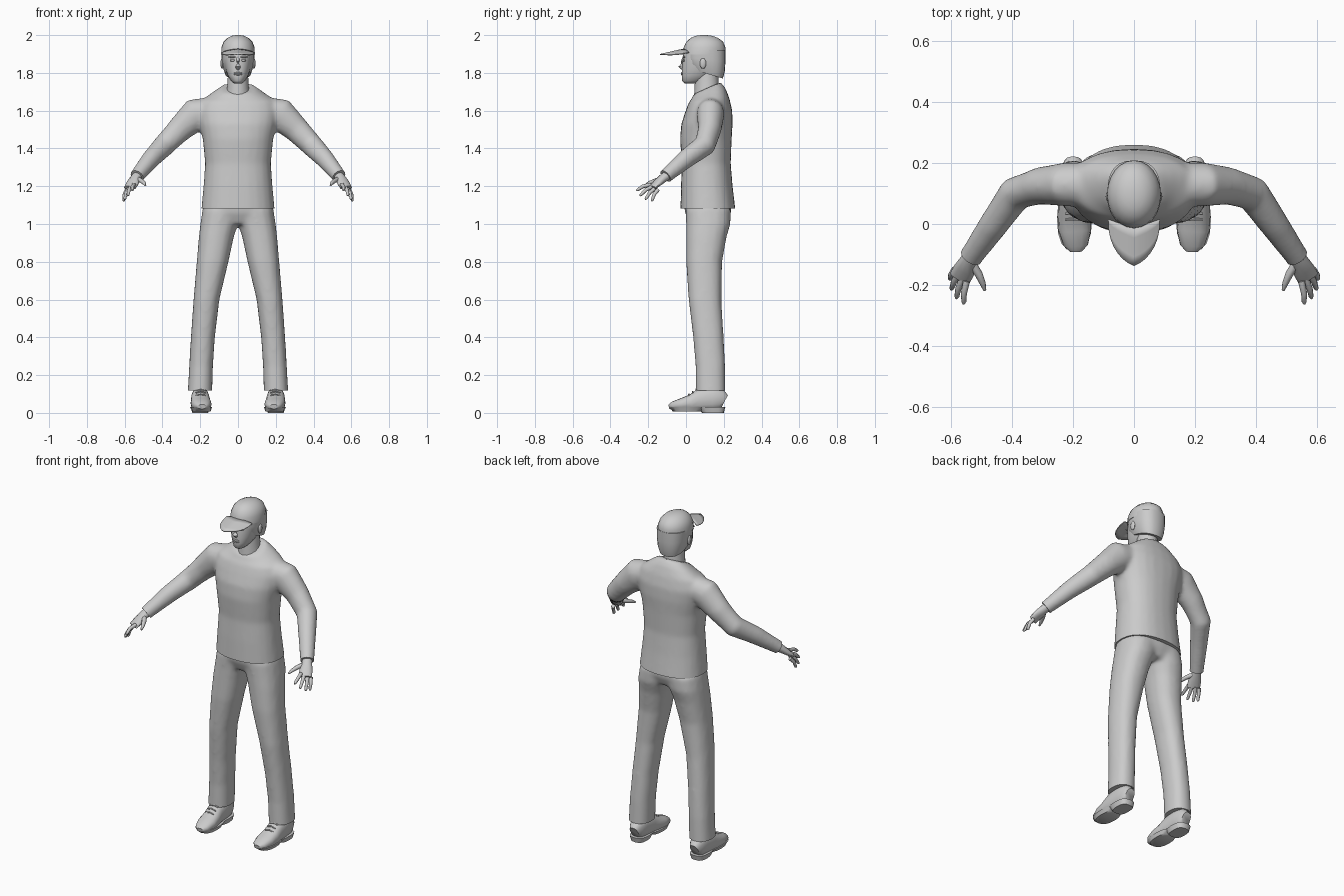
import bpy
import bmesh
from math import cos, sin, pi
from mathutils import Vector

default = bpy.data.objects.get("Cube")
if default:
    bpy.data.objects.remove(default, do_unlink=True)

grey = bpy.data.materials.new("plain grey")
grey.use_nodes = True
grey.diffuse_color = (0.6, 0.6, 0.6, 1)
grey.node_tree.nodes["Principled BSDF"].inputs["Base Color"].default_value = grey.diffuse_color


# ---- helpers ----
def loft(bm, rings, sides=16, power=2.0):
    """Skin closed superellipse rings given as (centre, half axis u, half axis v)."""
    def bend(value):
        return abs(value) ** (2 / power) * (1 if value > 0 else -1)

    loops = []
    for centre, u, v in rings:
        angles = [2 * pi * i / sides for i in range(sides)]
        loops.append([bm.verts.new(centre + u * bend(cos(a)) + v * bend(sin(a))) for a in angles])
    for low, high in zip(loops, loops[1:]):
        for i in range(sides):
            j = (i + 1) % sides
            bm.faces.new((low[i], low[j], high[j], high[i]))
    bm.faces.new(loops[0][::-1])
    bm.faces.new(loops[-1])


def slices(bm, rows, side=1, **options):
    """Horizontal rings: height, x range, y range and optional slope along y."""
    rings = []
    for z, x0, x1, y0, y1, *slope in rows:
        depth = (y1 - y0) / 2
        centre = Vector((side * (x0 + x1) / 2, (y0 + y1) / 2, z))
        tilt = slope[0] if slope else 0
        rings.append((centre, Vector(((x1 - x0) / 2, 0, 0)), Vector((0, depth, depth * tilt))))
    loft(bm, rings, **options)


def column(bm, rows, **options):
    """Symmetric horizontal rings: height, half width, y range, optional slope."""
    slices(bm, [(z, -w, w, *rest) for z, w, *rest in rows], **options)


def tube(bm, path, side=1, **options):
    """Rings square to a path of x, y, z, sideways radius, upright radius."""
    points = [Vector((side * p[0], p[1], p[2])) for p in path]
    rings = []
    for i, p in enumerate(path):
        along = points[min(i + 1, len(path) - 1)] - points[max(i - 1, 0)]
        across = along.cross(Vector((0, 0, 1)))
        if across.length < 1e-5:
            across = Vector((1, 0, 0))
        across.normalize()
        upright = across.cross(along).normalized()
        rings.append((points[i], across * p[3], upright * p[4]))
    loft(bm, rings, **options)


def blob(bm, centre, size, side=1):
    """Small ellipsoid."""
    made = bmesh.ops.create_uvsphere(bm, u_segments=12, v_segments=8, radius=1)
    for v in made["verts"]:
        v.co = Vector((side * centre[0], centre[1], centre[2])) + v.co * Vector(size)


def finish(name, bm, angle=50):
    bmesh.ops.recalc_face_normals(bm, faces=bm.faces)
    mesh = bpy.data.meshes.new(name)
    bm.to_mesh(mesh)
    bm.free()
    mesh.materials.append(grey)
    obj = bpy.data.objects.new(name, mesh)
    bpy.context.collection.objects.link(obj)
    bpy.ops.object.select_all(action="DESELECT")
    obj.select_set(True)
    bpy.context.view_layer.objects.active = obj
    bpy.ops.object.shade_smooth_by_angle(angle=angle * pi / 180)
    return obj


def garment(name, bm, cuts):
    """Fuse overlapping lofts into soft cloth, then trim crisp hems."""
    rough = finish(name + "_rough", bm)
    fuse = rough.modifiers.new("fuse", "REMESH")
    fuse.mode, fuse.voxel_size = "VOXEL", 0.011
    soften = rough.modifiers.new("soften", "SMOOTH")
    soften.factor, soften.iterations = 0.5, 10
    bpy.context.view_layer.update()
    graph = bpy.context.evaluated_depsgraph_get()
    cloth = bmesh.new()
    soft = bpy.data.meshes.new_from_object(rough.evaluated_get(graph))
    cloth.from_mesh(soft)
    bpy.data.objects.remove(rough, do_unlink=True)
    bpy.data.meshes.remove(soft)
    for point, normal in cuts:
        geom = cloth.verts[:] + cloth.edges[:] + cloth.faces[:]
        bmesh.ops.bisect_plane(cloth, geom=geom, plane_co=point, plane_no=normal, clear_outer=True)
        rim = [e for e in cloth.edges if e.is_boundary]
        bmesh.ops.holes_fill(cloth, edges=rim)
    return finish(name, cloth)


DOWN = (0, 0, -1)
SIDES = {"left": 1, "right": -1}

# ---- shirt: torso and sleeves ----
bm = bmesh.new()
column(bm, [(1.05, .197, -.03, .265), (1.2, .183, -.027, .247), (1.32, .174, -.022, .237),
            (1.45, .187, -.032, .242), (1.53, .205, -.025, .247), (1.6, .215, -.002, .245),
            (1.655, .195, .015, .23, .1), (1.69, .14, .03, .21, .3), (1.72, .09, .04, .185, .45)],
       sides=24, power=2.3)
sleeve = [(.1, .13, 1.62, .07, .06), (.225, .13, 1.58, .073, .088), (.31, .125, 1.5, .062, .069),
          (.39, .1, 1.418, .058, .06), (.46, 0, 1.345, .049, .051), (.53, -.1, 1.26, .04, .039),
          (.555, -.137, 1.228, .039, .037)]
for side in SIDES.values():
    tube(bm, sleeve, side)
cuffs = [((s * .535, -.108, 1.254), (s * .45, -.67, -.58)) for s in SIDES.values()]
garment("shirt", bm, [((0, 0, 1.083), DOWN)] + cuffs)

# ---- trousers: hips and two legs ----
bm = bmesh.new()
column(bm, [(1.13, .175, -.012, .235), (1.06, .188, -.006, .24), (1.0, .185, .02, .215)],
       sides=24, power=2.4)
for side in SIDES.values():
    slices(bm, [(1.08, -.03, .188, -.003, .238), (1, .0, .2, 0, .236), (.93, .022, .208, 0, .215),
                (.8, .05, .219, 0, .192), (.6, .098, .236, .013, .188), (.4, .122, .25, .037, .2),
                (.25, .132, .259, .05, .208), (.08, .137, .268, .052, .21)], side, power=2.3)
garment("trousers", bm, [((0, 0, .118), DOWN)])

# ---- shoes ----
for label, side in SIDES.items():
    bm = bmesh.new()
    tube(bm, [(.19, -.09, .033, .02, .012), (.191, -.07, .037, .04, .023), (.194, -.02, .045, .054, .034),
              (.198, .03, .053, .053, .045), (.2, .075, .068, .049, .061), (.2, .14, .075, .045, .065),
              (.2, .185, .07, .041, .055), (.2, .204, .06, .028, .038)], side, power=2.4)
    finish(label + "_shoe", bm)
    # sole with a raised heel
    bm = bmesh.new()
    slices(bm, [(.008, .145, .243, -.07, .09), (.03, .138, .253, -.09, .12)], side, power=2.4)
    slices(bm, [(0, .158, .242, .085, .2), (.03, .15, .25, .06, .208)], side, power=3)
    finish(label + "_sole", bm)
    # laces
    bm = bmesh.new()
    for step in range(3):
        y, z = .015 + step * .02, .092 + step * .014
        tube(bm, [(.172, y, z, .004, .004), (.198, y, z + .007, .004, .004),
                  (.224, y, z, .004, .004)], side, sides=6)
    finish(label + "_laces", bm)

# ---- hands: palm, fingers and thumb ----
tips = [(.56, -.263, 1.178), (.584, -.245, 1.15), (.601, -.216, 1.13), (.606, -.182, 1.121)]
for label, side in SIDES.items():
    bm = bmesh.new()
    tube(bm, [(.525, -.09, 1.265, .028, .025), (.543, -.12, 1.243, .028, .024),
              (.557, -.15, 1.218, .036, .019), (.572, -.178, 1.192, .036, .013)], side, sides=12)
    for i, tip in enumerate(tips):
        end = Vector(tip)
        base = Vector((.55, -.188, 1.208)).lerp(Vector((.588, -.148, 1.182)), i / 3)
        knuckle = base.lerp(end, .5) + Vector((.004, -.003, .006))
        tube(bm, [(*base, .011, .011), (*knuckle, .01, .01), (*base.lerp(end, .9), .008, .008),
                  (*end, .004, .004)], side, sides=8)
    tube(bm, [(.535, -.125, 1.24, .014, .014), (.51, -.165, 1.228, .013, .012),
              (.497, -.195, 1.217, .01, .01), (.49, -.218, 1.205, .005, .005)], side, sides=8)
    finish(label + "_hand", bm)

# ---- neck and head ----
bm = bmesh.new()
column(bm, [(1.66, .072, .04, .18, .4), (1.73, .056, .045, .172, .3), (1.83, .052, .05, .17)])
finish("neck", bm)

bm = bmesh.new()
column(bm, [(1.745, .022, -.008, .06), (1.757, .036, -.02, .09), (1.785, .054, -.022, .14),
            (1.82, .066, -.022, .17), (1.86, .074, -.019, .19), (1.9, .078, -.014, .195),
            (1.95, .07, 0, .19), (1.98, .04, .05, .15)], sides=24, power=2.2)
finish("head", bm)

# ---- facial features ----
bm = bmesh.new()
tube(bm, [(0, -.01, 1.885, .007, .006), (0, -.02, 1.86, .008, .009), (0, -.027, 1.835, .014, .014),
          (0, -.015, 1.82, .01, .008)], sides=10)
finish("nose", bm)
bm = bmesh.new()
for z in (1.792, 1.799):
    blob(bm, (0, -.02, z), (.022, .008, .005))
finish("lips", bm)
for label, side in SIDES.items():
    bm = bmesh.new()
    blob(bm, (.029, -.012, 1.866), (.014, .007, .006), side)
    finish(label + "_eye", bm)
    bm = bmesh.new()
    blob(bm, (.03, -.011, 1.884), (.021, .008, .005), side)
    finish(label + "_brow", bm)
    bm = bmesh.new()
    blob(bm, (.084, .09, 1.85), (.009, .017, .028), side)
    finish(label + "_ear", bm)

# ---- hair and cap ----
bm = bmesh.new()
column(bm, [(1.795, .068, .03, .195, -.3), (1.83, .08, .004, .205, -.25), (1.87, .086, .002, .209, -.1),
            (1.92, .087, 0, .209)], sides=24, power=2.5)
finish("hair", bm)

bm = bmesh.new()
column(bm, [(1.898, .089, -.018, .208), (1.935, .088, -.012, .209), (1.965, .076, .002, .196),
            (1.985, .056, .025, .17), (1.996, .034, .05, .14), (2, .012, .08, .11)], sides=24)
finish("cap_crown", bm)

# brim: half-oval sheet arched across and drooping forward
bm = bmesh.new()
columns, rows = 14, 4
grid = []
for r in range(rows + 1):
    line = []
    for c in range(columns + 1):
        x = .085 * cos(pi * c / columns)
        reach = sin(pi * c / columns) ** .8 * r / rows
        line.append(bm.verts.new((x, .015 - .123 * reach - .03 * (1 - abs(x) / .085),
                                  1.928 - 2.5 * x * x - .028 * reach)))
    grid.append(line)
for a, b in zip(grid, grid[1:]):
    for c in range(columns):
        bm.faces.new((a[c], a[c + 1], b[c + 1], b[c]))
bmesh.ops.remove_doubles(bm, verts=bm.verts, dist=.0005)
brim = finish("cap_brim", bm)
thick = brim.modifiers.new("thickness", "SOLIDIFY")
thick.thickness = .005
